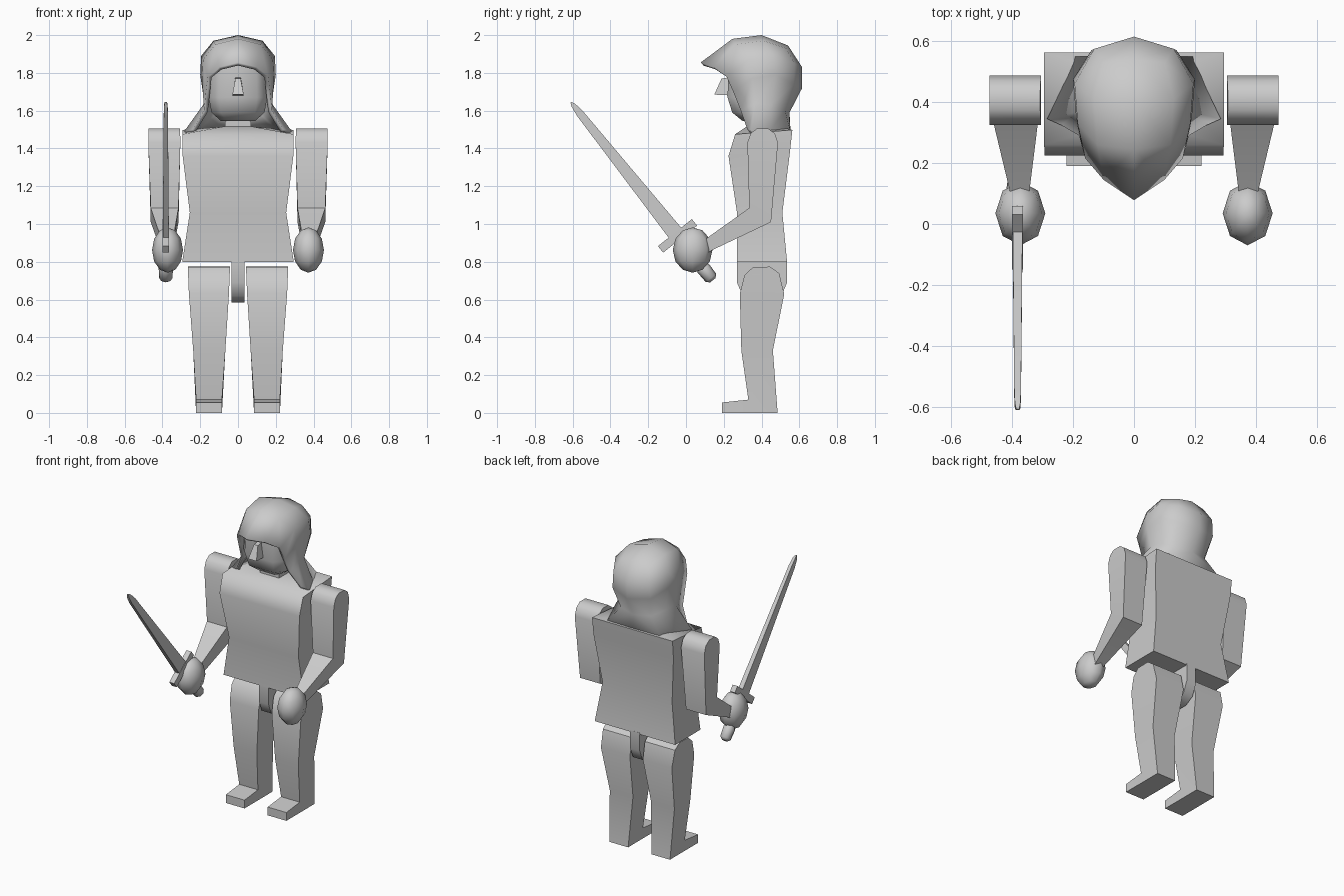
import bpy, bmesh, math
from mathutils import Vector, Matrix

if "Cube" in bpy.data.objects:
    bpy.data.objects.remove(bpy.data.objects["Cube"])

grey = bpy.data.materials.new("plain grey")
grey.diffuse_color = (0.6, 0.6, 0.6, 1)
grey.use_nodes = True
grey.node_tree.nodes["Principled BSDF"].inputs["Base Color"].default_value = grey.diffuse_color


def finish(name, bm, angle=40):
    """Turn a bmesh into a smooth-by-angle object."""
    bmesh.ops.remove_doubles(bm, verts=bm.verts, dist=0.0005)
    bmesh.ops.recalc_face_normals(bm, faces=bm.faces)
    me = bpy.data.meshes.new(name)
    bm.to_mesh(me)
    bm.free()
    me.materials.append(grey)
    ob = bpy.data.objects.new(name, me)
    bpy.context.collection.objects.link(ob)
    bpy.ops.object.select_all(action='DESELECT')
    ob.select_set(True)
    bpy.context.view_layer.objects.active = ob
    bpy.ops.object.shade_smooth_by_angle(angle=math.radians(angle))
    return ob


def skin(bm, rings):
    """Join closed rings of equal length and cap both ends."""
    rows = [[bm.verts.new(p) for p in r] for r in rings]
    n = len(rows[0])
    for a, b in zip(rows, rows[1:]):
        for i in range(n):
            j = (i + 1) % n
            bm.faces.new((a[i], a[j], b[j], b[i]))
    bm.faces.new(rows[0])
    bm.faces.new(rows[-1])


def limb(name, sections, side=1, angle=40):
    """Loft slabs: each section is front y,z, back y,z, inner x, outer x."""
    bm = bmesh.new()
    skin(bm, [[(side * x0, yf, zf), (side * x1, yf, zf),
               (side * x1, yb, zb), (side * x0, yb, zb)]
              for yf, zf, yb, zb, x0, x1 in sections])
    return finish(name, bm, angle)


def centred(name, sections, angle=40):
    return limb(name, [s[:4] + (-s[4], s[4]) for s in sections], 1, angle)


# Body
centred("torso", [(.27, .80, .535, .80, .295), (.27, 1.06, .51, 1.06, .255),
                  (.225, 1.36, .55, 1.38, .293), (.26, 1.475, .563, 1.498, .295),
                  (.32, 1.515, .50, 1.515, .08)])
centred("crotch_strap", [(.27, .81, .535, .81, .035), (.27, .69, .535, .69, .035),
                         (.30, .62, .505, .62, .035), (.36, .585, .445, .585, .035)])
centred("neck", [(.33, 1.48, .49, 1.48, .07), (.33, 1.60, .49, 1.60, .07)])

# Legs, arms and hands
leg = [(.19, .055, .19, 0, .085, .222), (.33, .07, .485, 0, .085, .222),
       (.293, .33, .46, .33, .067, .237), (.285, .63, .52, .63, .048, .26),
       (.31, .73, .493, .74, .044, .264), (.355, .772, .445, .774, .042, .266)]
arm = [(.06, .90, .09, .83, .35, .40), (.11, .925, .135, .86, .343, .408),
       (.335, 1.085, .45, 1.01, .315, .462), (.325, 1.43, .487, 1.43, .305, .475),
       (.342, 1.48, .47, 1.48, .306, .475), (.375, 1.505, .435, 1.505, .308, .475)]
for side, tag in ((-1, "right"), (1, "left")):
    limb("leg_" + tag, leg, side)
    limb("arm_" + tag, arm, side)
    bm = bmesh.new()
    bmesh.ops.create_uvsphere(
        bm, u_segments=8, v_segments=6, radius=1,
        matrix=Matrix.Translation((side * .373, .035, .862)) @ Matrix.Diagonal((.082, .105, .12, 1)))
    finish("hand_" + tag, bm, 60)

# Head: chamfered rings of half width, front y, back y
bm = bmesh.new()
skin(bm, [[(-w * .65, f, z), (w * .65, f, z), (w, f + .06, z), (w, b - .06, z),
           (w * .65, b, z), (-w * .65, b, z), (-w, b - .06, z), (-w, f + .06, z)]
          for z, w, f, b in ((1.545, .09, .30, .47), (1.59, .14, .245, .50),
                             (1.67, .155, .22, .53), (1.84, .15, .225, .53))])
finish("head", bm, 50)
centred("nose", [(.15, 1.685, .25, 1.68, .03), (.188, 1.77, .25, 1.78, .014)], 30)

# Hood: rows from the nape up, each from the face opening round to the back centre
rows = [
    [(.24, .325, 1.5), (.285, .345, 1.49), (.235, .45, 1.5), (.195, .55, 1.5), (0, .553, 1.5)],
    [(.18, .29, 1.6), (.178, .37, 1.64), (.17, .45, 1.63), (.11, .525, 1.6), (0, .548, 1.59)],
    [(.17, .25, 1.7), (.19, .35, 1.77), (.2, .475, 1.79), (.14, .57, 1.74), (0, .615, 1.72)],
    [(.16, .215, 1.78), (.185, .33, 1.87), (.195, .46, 1.89), (.13, .575, 1.85), (0, .615, 1.83)],
    [(.1, .145, 1.83), (.12, .26, 1.95), (.13, .41, 1.97), (.1, .53, 1.93), (0, .54, 1.945)],
    [(0, .078, 1.855), (0, .245, 1.98), (0, .4, 2), (0, .54, 1.945), (0, .54, 1.945)]]
bm = bmesh.new()
for s in (-1, 1):
    grid = [[bm.verts.new((s * x, y, z)) for x, y, z in r] for r in rows]
    for a, b in zip(grid, grid[1:]):
        for i in range(4):
            bm.faces.new((a[i], a[i + 1], b[i + 1], b[i]))
bmesh.ops.remove_doubles(bm, verts=bm.verts, dist=0.0005)
bmesh.ops.dissolve_degenerate(bm, edges=bm.edges, dist=0.0005)
bmesh.ops.recalc_face_normals(bm, faces=bm.faces)
crown = max(bm.faces, key=lambda f: f.calc_center_median().z)
if crown.normal.z < 0:
    bmesh.ops.reverse_faces(bm, faces=bm.faces)
hood = finish("hood", bm, 55)
shell = hood.modifiers.new("thickness", 'SOLIDIFY')
shell.thickness, shell.offset = .022, -1

# Sword: built upright at the guard, then tilted forward into the right hand
tilt = Matrix.Translation((-.382, -.045, .937)) @ Matrix.Rotation(math.atan2(.623, .782), 4, 'X')


def sword_part(name, sections):
    ob = centred(name, [(-h, z, h, z, w) for z, h, w in sections], 35)
    ob.data.transform(tilt)


sword_part("blade", [(0, .043, .016), (.83, .02, .011), (.885, .012, .009), (.905, .003, .005)])
sword_part("guard", [(-.022, .115, .018), (.022, .115, .018)])
sword_part("grip", [(-.22, .022, .018), (0, .022, .018)])
bm = bmesh.new()
skin(bm, [[(r * math.cos(k * math.pi / 4), r * math.sin(k * math.pi / 4), z) for k in range(8)]
          for z, r in ((-.30, .018), (-.285, .035), (-.22, .038), (-.20, .03))])
bm.transform(tilt)
finish("pommel", bm, 45)
